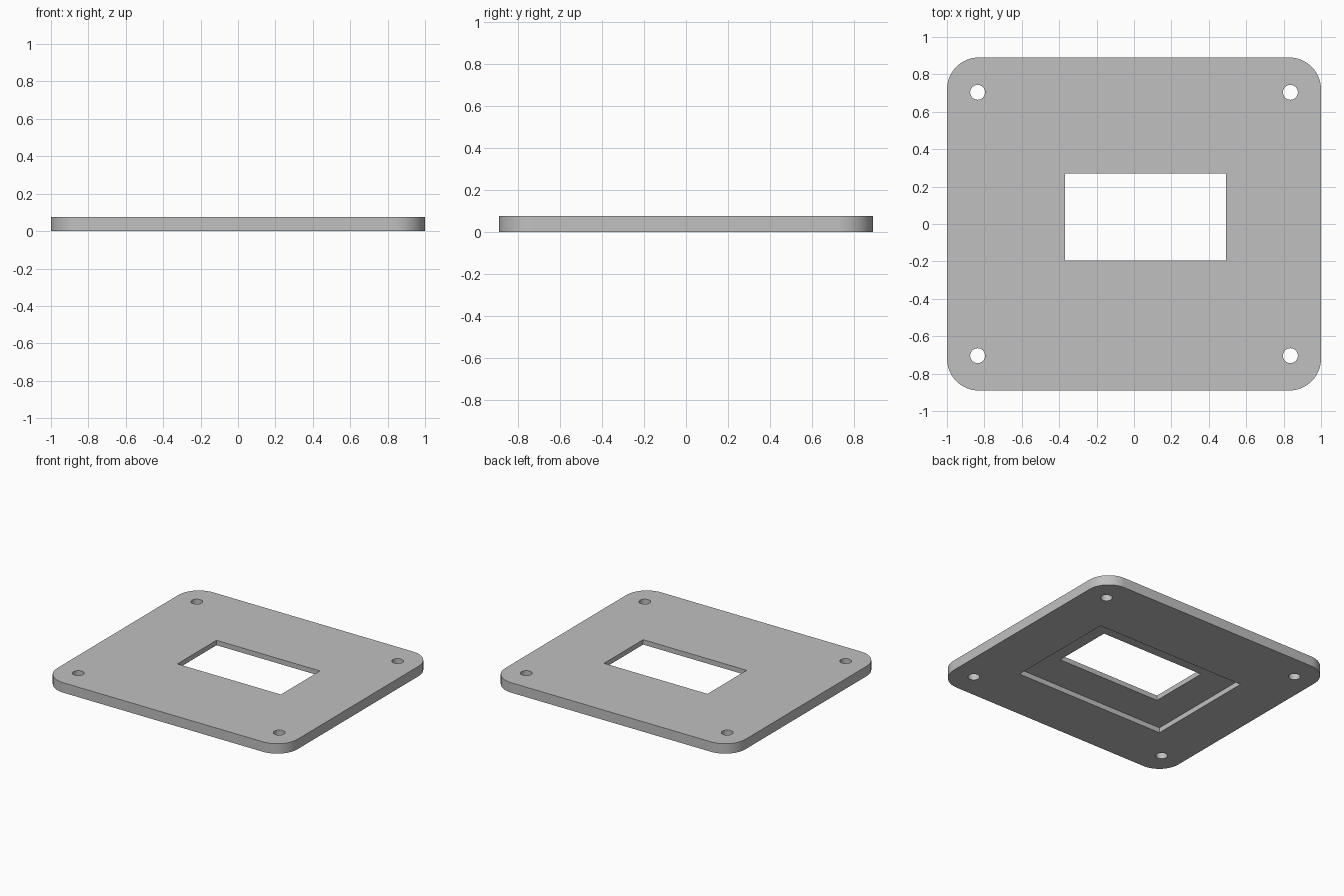
import bpy
import bmesh
from math import radians
from mathutils import Matrix, Vector

cube = bpy.data.objects.get("Cube")
if cube:
    bpy.data.objects.remove(cube, do_unlink=True)

THICK = 0.075
FLOOR = 0.038      # depth of the pocket under the plate
HOLE_X, HOLE_Y = 0.836, 0.704

grey = bpy.data.materials.new("plain grey")
grey.use_nodes = True
colour = (0.53, 0.53, 0.53, 1)
grey.diffuse_color = colour
grey.node_tree.nodes["Principled BSDF"].inputs["Base Color"].default_value = colour


def make_object(name, bm):
    mesh = bpy.data.meshes.new(name)
    bm.to_mesh(mesh)
    bm.free()
    mesh.materials.append(grey)
    obj = bpy.data.objects.new(name, mesh)
    bpy.context.collection.objects.link(obj)
    return obj


def box(name, x0, x1, y0, y1, z0, z1, radius=0):
    """Box between limits, with optional rounded upright edges."""
    bm = bmesh.new()
    centre = Vector((x0 + x1, y0 + y1, z0 + z1)) / 2
    size = Matrix.Diagonal((x1 - x0, y1 - y0, z1 - z0, 1))
    bmesh.ops.create_cube(bm, size=1, matrix=Matrix.Translation(centre) @ size)
    if radius:
        upright = [e for e in bm.edges
                   if abs(e.verts[0].co.z - e.verts[1].co.z) > 0.01]
        bmesh.ops.bevel(bm, geom=upright, offset=radius, segments=16,
                        profile=0.5, affect='EDGES')
    return make_object(name, bm)


def cylinder(name, x, y, radius):
    bm = bmesh.new()
    bmesh.ops.create_cone(bm, cap_ends=True, segments=32, radius1=radius,
                          radius2=radius, depth=1,
                          matrix=Matrix.Translation((x, y, 0)))
    return make_object(name, bm)


# Rounded plate
plate = box("mounting_plate", -1, 1, -0.89, 0.89, 0, THICK, radius=0.17)

# Window, pocket underneath and four screw holes
cutters = [
    box("window_cutter", -0.368, 0.493, -0.195, 0.27, -1, 1),
    box("pocket_cutter", -0.622, 0.622, -0.472, 0.387, -1, FLOOR),
]
for sx in (-1, 1):
    for sy in (-1, 1):
        cutters.append(cylinder("screw_hole_cutter", sx * HOLE_X, sy * HOLE_Y, 0.04))

bpy.ops.object.select_all(action='DESELECT')
plate.select_set(True)
bpy.context.view_layer.objects.active = plate
for cutter in cutters:
    cutter.hide_render = True
    cut = plate.modifiers.new("cut", 'BOOLEAN')
    cut.operation = 'DIFFERENCE'
    cut.solver = 'EXACT'
    cut.object = cutter
    bpy.ops.object.modifier_apply(modifier=cut.name)
    bpy.data.objects.remove(cutter, do_unlink=True)

bpy.ops.object.shade_smooth_by_angle(angle=radians(30))
